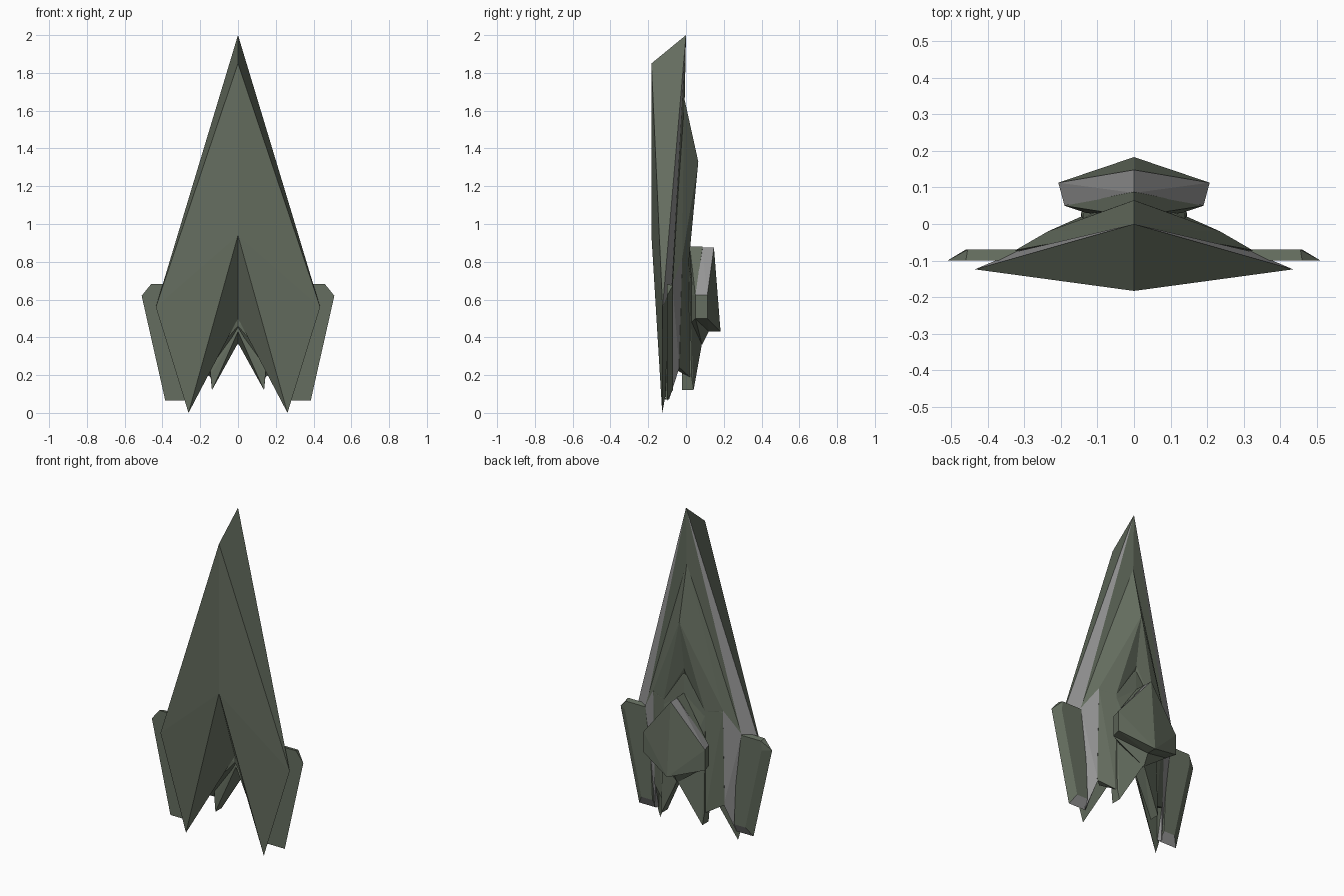
import bpy, bmesh

if "Cube" in bpy.data.objects:
    bpy.data.objects.remove(bpy.data.objects["Cube"])


def material(name, colour):
    m = bpy.data.materials.new(name)
    m.diffuse_color = (*colour, 1)
    m.use_nodes = True
    m.node_tree.nodes["Principled BSDF"].inputs["Base Color"].default_value = m.diffuse_color
    return m


GREEN = material("hull_green", (0.13, 0.155, 0.115))
GREY = material("panel_grey", (0.30, 0.30, 0.30))


def half_solid(name, points, is_grey=lambda n: False):
    """Convex right half from corner points, mirrored across x = 0."""
    bm = bmesh.new()
    for p in points:
        bm.verts.new(p)
    bmesh.ops.convex_hull(bm, input=bm.verts[:])
    bmesh.ops.delete(bm, geom=[v for v in bm.verts if not v.link_faces], context='VERTS')
    bmesh.ops.recalc_face_normals(bm, faces=bm.faces[:])
    # open the hidden centre wall so both halves join
    wall = [f for f in bm.faces if all(abs(v.co.x) < 1e-4 for v in f.verts)]
    bmesh.ops.delete(bm, geom=wall, context='FACES')
    bmesh.ops.dissolve_limit(bm, angle_limit=0.03, verts=bm.verts[:], edges=bm.edges[:])
    for f in bm.faces:
        f.normal_update()
        f.material_index = int(is_grey(f.normal))
    me = bpy.data.meshes.new(name)
    bm.to_mesh(me)
    bm.free()
    me.materials.append(GREEN)
    me.materials.append(GREY)
    ob = bpy.data.objects.new(name, me)
    bpy.context.collection.objects.link(ob)
    mod = ob.modifiers.new("mirror", 'MIRROR')
    mod.merge_threshold = 0.0005
    return ob


# Long arrowhead hull with a V notch in its belly
half_solid("main_hull", [
    (0, 0, 2), (0, -.183, 1.85), (.435, -.124, .56), (.262, -.126, 0),
    (.165, -.146, .35), (0, -.183, .94), (0, -.03, .5),
    (0, -.01, 1.66), (.32, -.075, .68)], lambda n: n.y > .5 and n.z > 0)

# Ridged upper structure
half_solid("upper_ridge", [
    (0, -.01, 1.67), (0, .065, 1.33), (0, .02, 1.03), (.14, .015, .80),
    (.235, -.02, .82), (.325, -.072, .68), (0, -.06, .8)])

# Rear body and its slanted side panels
half_solid("rear_body", [
    (0, .015, 1.0), (.14, .015, .80), (.235, -.02, .81), (.235, -.035, .24),
    (.145, .02, .19), (0, -.03, .46), (0, .04, .42), (.2, -.09, .6),
    (.2, -.06, .23)])
half_solid("side_panel", [
    (.235, -.02, .82), (.325, -.072, .68), (.23, -.035, .24),
    (.275, -.09, .07), (.26, -.11, .07), (.235, -.1, .6)], lambda n: n.y > .3)

# Tail prongs either side of the V-shaped trailing edge
half_solid("tail_prong", [
    (.14, .015, .78), (.138, .04, .12), (.138, -.02, .12), (.145, .03, .19),
    (.145, -.02, .2), (0, .085, .37), (0, -.02, .43), (0, .02, .88)])

# Flat side wings with bevelled rims
half_solid("side_wing", [
    (.46, -.1, .682), (.51, -.1, .62), (.385, -.1, .065), (.27, -.1, .065),
    (.28, -.1, .682), (.455, -.07, .675), (.46, -.07, .62), (.35, -.07, .12),
    (.275, -.07, .12), (.30, -.07, .675)], lambda n: n.z < -.3)

# Bridge tower: neck and hexagonal head
half_solid("bridge_neck", [
    (0, .02, .88), (0, .088, .88), (.13, .03, .625), (.19, .05, .62),
    (.19, .05, .5), (.13, .03, .48), (0, .12, .43), (0, .085, .36)])
half_solid("bridge_head", [
    (0, .085, .875), (.19, .05, .625), (.19, .05, .5), (0, .12, .43),
    (0, .148, .875), (.207, .113, .625), (.207, .113, .5), (0, .183, .43)],
    lambda n: n.z > .4)
